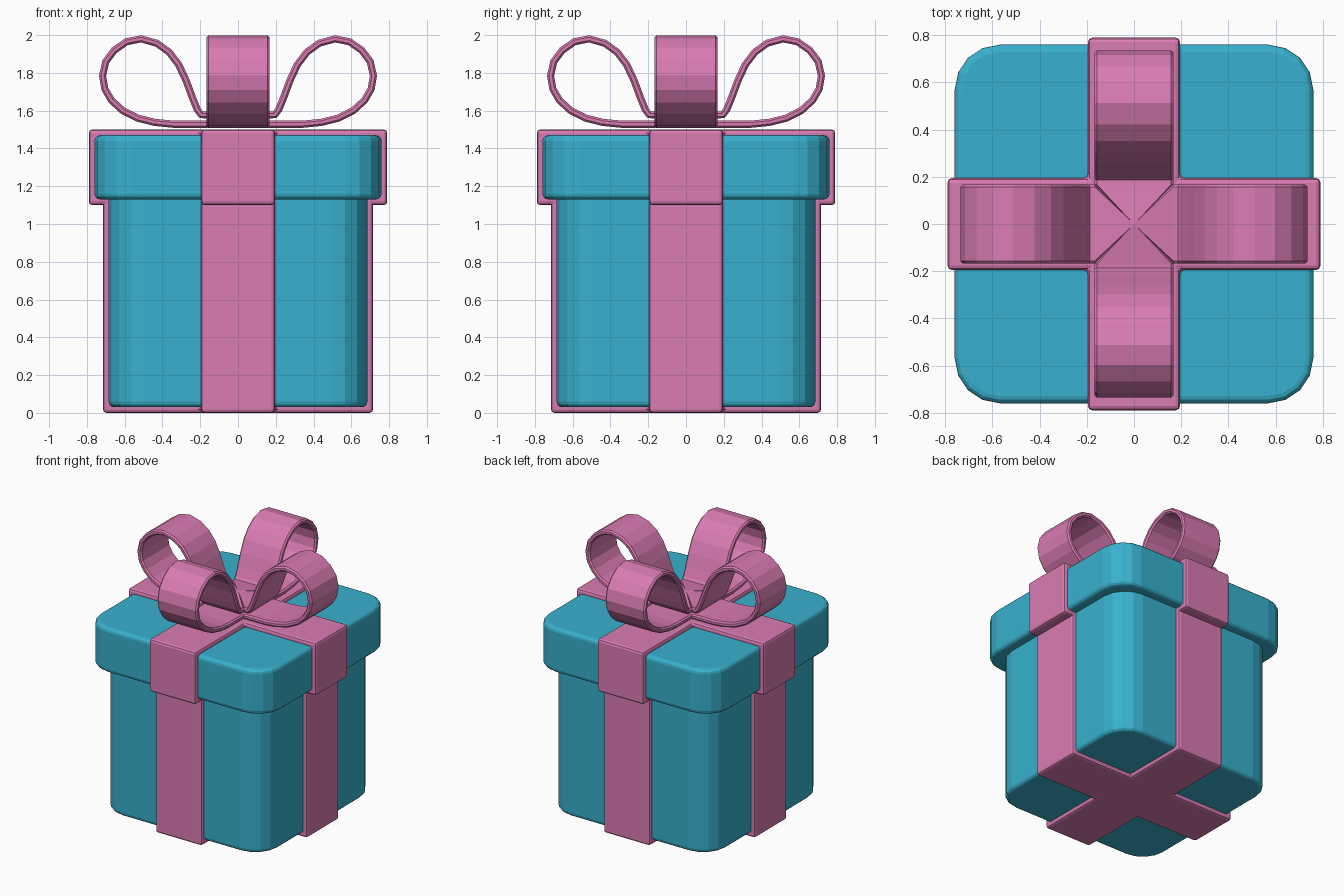
import bpy, bmesh, math
from mathutils import Vector, Matrix

if "Cube" in bpy.data.objects:
    bpy.data.objects.remove(bpy.data.objects["Cube"])


def material(name, color):
    m = bpy.data.materials.new(name)
    m.diffuse_color = (*color, 1)
    m.use_nodes = True
    m.node_tree.nodes["Principled BSDF"].inputs["Base Color"].default_value = m.diffuse_color
    return m


TEAL = material("teal", (0.04, 0.44, 0.62))
PINK = material("pink", (0.70, 0.20, 0.45))


def finish(name, bm, mat):
    bmesh.ops.recalc_face_normals(bm, faces=bm.faces)
    me = bpy.data.meshes.new(name)
    bm.to_mesh(me)
    bm.free()
    me.materials.append(mat)
    ob = bpy.data.objects.new(name, me)
    bpy.context.collection.objects.link(ob)
    return ob


def prism(bm, outline, z0, z1):
    base = bm.faces.new([bm.verts.new((x, y, z0)) for x, y in outline])
    top = bmesh.ops.extrude_face_region(bm, geom=[base], use_keep_orig=True)
    bmesh.ops.translate(bm, vec=(0, 0, z1 - z0),
                        verts=[v for v in top["geom"] if isinstance(v, bmesh.types.BMVert)])
    bmesh.ops.recalc_face_normals(bm, faces=bm.faces)


def is_vertical(e):
    return abs(e.verts[0].co.z - e.verts[1].co.z) > 0.01


def bevel(bm, edges, width, segments):
    bmesh.ops.bevel(bm, geom=edges, offset=width, segments=segments,
                    profile=0.5, affect='EDGES', clamp_overlap=True)


def rounded_box(name, half, z0, z1, radius):
    bm = bmesh.new()
    prism(bm, [(-half, -half), (half, -half), (half, half), (-half, half)], z0, z1)
    bevel(bm, [e for e in bm.edges if is_vertical(e)], radius, 4)
    bevel(bm, [e for e in bm.edges if not is_vertical(e)], 0.03, 3)
    return finish(name, bm, TEAL)


def ribbon_cross(name, reach, half_width, z0, z1):
    r, w = reach, half_width
    outline = [(w, -r), (w, -w), (r, -w), (r, w), (w, w), (w, r),
               (-w, r), (-w, w), (-r, w), (-r, -w), (-w, -w), (-w, -r)]
    bm = bmesh.new()
    prism(bm, outline, z0, z1)
    bevel(bm, list(bm.edges), 0.018, 2)
    return finish(name, bm, PINK)


# Box and lid
rounded_box("box_body", 0.685, 0.03, 1.2, 0.19)
rounded_box("box_lid", 0.76, 1.13, 1.47, 0.19)

# Crossed ribbons wrapping the box and the lid
ribbon_cross("body_ribbon", 0.715, 0.195, 0.0, 1.15)
ribbon_cross("lid_ribbon", 0.79, 0.195, 1.1, 1.5)

# Bow loop centreline (distance from the middle, height)
LOOP = [(0, 1.60), (0.165, 1.577), (0.195, 1.578), (0.215, 1.605), (0.24, 1.665),
        (0.275, 1.76), (0.315, 1.845), (0.365, 1.91), (0.43, 1.957), (0.513, 1.98),
        (0.59, 1.965), (0.655, 1.92), (0.70, 1.86), (0.717, 1.785), (0.705, 1.715),
        (0.67, 1.655), (0.61, 1.60), (0.53, 1.56), (0.44, 1.538), (0.34, 1.528),
        (0.165, 1.528), (0, 1.528)]


def bow_loop(name, angle):
    bm = bmesh.new()
    pts = [Vector(p) for p in LOOP]
    rings = []
    for i, p in enumerate(pts):
        t = (pts[min(i + 1, len(pts) - 1)] - pts[max(i - 1, 0)]).normalized()
        if i in (0, len(pts) - 1):
            t = Vector((1, 0))
        n = Vector((-t.y, t.x)) * 0.019
        w = min(0.168, max(p.x * 1.02, 0.002))  # mitred to a point in the middle
        c = min(0.011, w * 0.4)                 # softened strip edges
        section = [(w - c, 1), (w, 0.45), (w, -0.45), (w - c, -1),
                   (c - w, -1), (-w, -0.45), (-w, 0.45), (c - w, 1)]
        rings.append([bm.verts.new((p.x + n.x * s, y, p.y + n.y * s)) for y, s in section])
    for a, b in zip(rings, rings[1:]):
        for k in range(8):
            j = (k + 1) % 8
            bm.faces.new((a[k], a[j], b[j], b[k]))
    bm.transform(Matrix.Rotation(angle, 4, 'Z'))
    finish(name, bm, PINK)


# Four bow loops around the middle
for i, side in enumerate(("right", "back", "left", "front")):
    bow_loop("bow_loop_" + side, i * math.pi / 2)
